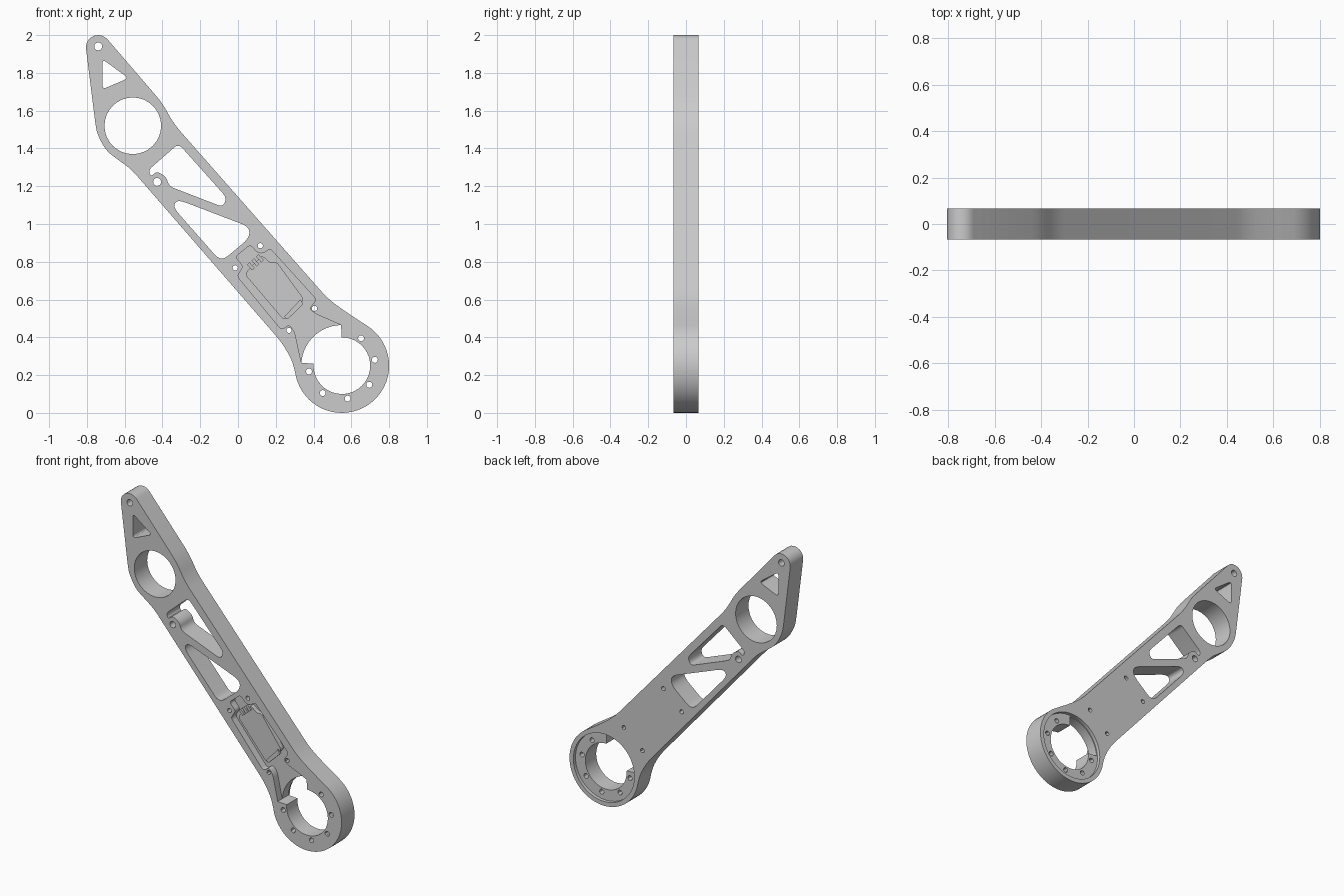
import bpy, bmesh
from math import cos, sin, radians
from mathutils import Vector
from mathutils.geometry import tessellate_polygon

if "Cube" in bpy.data.objects:
    bpy.data.objects.remove(bpy.data.objects["Cube"])

FRONT, BACK = -0.067, 0.067   # plate faces
FLOOR = -0.02                 # pocket floor depth
FLANGE = 0.045                # counterbore floor depth
RING = (0.55, 0.25)           # centre of the large ring

grey = bpy.data.materials.new("light_grey")
grey.use_nodes = True
grey.diffuse_color = (0.6, 0.6, 0.6, 1)
grey.node_tree.nodes["Principled BSDF"].inputs["Base Color"].default_value = grey.diffuse_color


def arc(center, r, start, end, steps):
    """Points on an arc, angles in degrees."""
    angles = [radians(start + (end - start) * i / steps) for i in range(steps + 1)]
    return [(center[0] + r * cos(a), center[1] + r * sin(a)) for a in angles]


def circle(center, r, sides=32):
    return arc(center, r, 0, 360, sides)[:-1]


def rounded(points, r, closed=True, steps=5):
    """Round the corners; an open path returns only what lies between its ends."""
    result = []
    pts = [Vector(p) for p in points]
    corners = range(len(pts)) if closed else range(1, len(pts) - 1)
    for i in corners:
        p = pts[i]
        a, b = pts[i - 1] - p, pts[(i + 1) % len(pts)] - p
        start = p + a.normalized() * min(r, a.length * 0.45)
        end = p + b.normalized() * min(r, b.length * 0.45)
        for k in range(steps + 1):
            t = k / steps
            result.append(tuple(start * (1 - t) ** 2 + p * 2 * t * (1 - t) + end * t * t))
    return result


def sheet(bm, y, loops):
    """Flat face at depth y: the first loop minus the others."""
    points = [p for loop in loops for p in loop]
    verts = [bm.verts.new((x, y, z)) for x, z in points]
    for tri in tessellate_polygon([[Vector((x, z, 0)) for x, z in loop] for loop in loops]):
        bm.faces.new([verts[i] for i in tri])


def wall(bm, loop, y0, y1):
    """Side wall along a closed loop between two depths."""
    near = [bm.verts.new((x, y0, z)) for x, z in loop]
    far = [bm.verts.new((x, y1, z)) for x, z in loop]
    for i in range(len(loop)):
        bm.faces.new((near[i - 1], near[i], far[i], far[i - 1]))


def finish(bm, name):
    bmesh.ops.remove_doubles(bm, verts=bm.verts, dist=0.00002)
    bmesh.ops.recalc_face_normals(bm, faces=bm.faces)
    mesh = bpy.data.meshes.new(name)
    bm.to_mesh(mesh)
    bm.free()
    mesh.materials.append(grey)
    obj = bpy.data.objects.new(name, mesh)
    bpy.context.collection.objects.link(obj)
    bpy.ops.object.select_all(action="DESELECT")
    obj.select_set(True)
    bpy.context.view_layer.objects.active = obj
    bpy.ops.object.shade_smooth_by_angle(angle=radians(30))


def prism(name, loop, y0, y1):
    bm = bmesh.new()
    sheet(bm, y0, [loop])
    sheet(bm, y1, [loop])
    wall(bm, loop, y0, y1)
    finish(bm, name)


# Plate outline: pointed tip, straight beam, large ring
tip = arc((-0.74, 1.935), 0.065, 185, 40, 10)
ring = arc(RING, 0.25, 57, -172, 36)
outline = tip + rounded([tip[-1], (-0.40, 1.64), (-0.34, 1.53), (0.475, 0.605),
                         (0.57, 0.535), ring[0]], 0.06, closed=False)
outline += ring + rounded([ring[-1], (0.285, 0.28), (0.24, 0.36), (0.195, 0.415), (-0.565, 1.29),
                           (-0.635, 1.34), (-0.70, 1.39), (-0.745, 1.475), (-0.755, 1.53),
                           tip[0]], 0.05, closed=False)

# Through openings: tip triangle, two lightening slots, bearing bore, pins and screws
through = [
    rounded([(-0.718, 1.873), (-0.58, 1.772), (-0.718, 1.713)], 0.025),
    rounded([(-0.315, 1.425), (-0.06, 1.14), (-0.08, 1.09), (-0.365, 1.20), (-0.38, 1.25),
             (-0.43, 1.28), (-0.46, 1.25), (-0.475, 1.285)], 0.03),
    rounded([(-0.32, 1.13), (0.06, 0.985), (0.06, 0.925), (-0.09, 0.80), (-0.345, 1.09)], 0.05),
    circle((-0.557, 1.52), 0.15),
    circle((-0.74, 1.94), 0.021, 16),
    circle((-0.428, 1.223), 0.021, 16),
]
through += [circle(spot, 0.014, 12) for spot in
            [(0.118, 0.885), (-0.015, 0.768), (0.27, 0.437), (0.405, 0.553)]]
flange_screws = [circle(spot, 0.016, 12) for spot in arc(RING, 0.177, -170, 55, 5)]

# Ring opening with a wider cable sector, and the pocket that flares into it
sector = arc(RING, 0.215, 91, 176, 14)
bore = arc(RING, 0.15, 176, 451, 30)
opening = sector + bore
counterbore = circle(RING, 0.222, 40)
pocket = rounded([sector[-1], (0.30, 0.43), (0.272, 0.469), (0.23, 0.44), (-0.005, 0.725),
                  (0.03, 0.775), (-0.015, 0.825), (0.065, 0.89), (0.105, 0.845), (0.137, 0.845),
                  (0.17, 0.87), (0.415, 0.6), (0.375, 0.55), (0.415, 0.522), sector[0]],
                 0.02, closed=False)
front_opening = pocket + [sector[0]] + bore[::-1] + [sector[-1]]

# Arm plate
bm = bmesh.new()
sheet(bm, FRONT, [outline, front_opening] + through + flange_screws)
sheet(bm, FLOOR, [pocket + sector])
sheet(bm, FLANGE, [counterbore, opening] + flange_screws)
sheet(bm, BACK, [outline, counterbore] + through)
wall(bm, front_opening, FRONT, FLOOR)
wall(bm, opening, FLOOR, FLANGE)
wall(bm, counterbore, FLANGE, BACK)
for loop in [outline] + through:
    wall(bm, loop, FRONT, BACK)
for loop in flange_screws:
    wall(bm, loop, FRONT, FLANGE)
finish(bm, "arm_plate")

# Electronics module in the pocket
prism("electronics_module", rounded(
    [(0.035, 0.735), (0.127, 0.835), (0.17, 0.795), (0.205, 0.80), (0.35, 0.60), (0.243, 0.49)],
    0.02), -0.05, FLOOR + 0.005)

# End clamp across the module, and connector pins at its other end
prism("end_clamp", [(0.245, 0.51), (0.262, 0.495), (0.345, 0.575), (0.33, 0.60)], -0.06, -0.045)
for i in range(3):
    x, z = 0.048 + 0.024 * i, 0.785 + 0.021 * i
    prism(f"connector_pin_{i + 1}", [(x, z), (x + 0.013, z + 0.012), (x + 0.04, z - 0.018),
                                     (x + 0.027, z - 0.03)], -0.06, FLOOR + 0.005)
